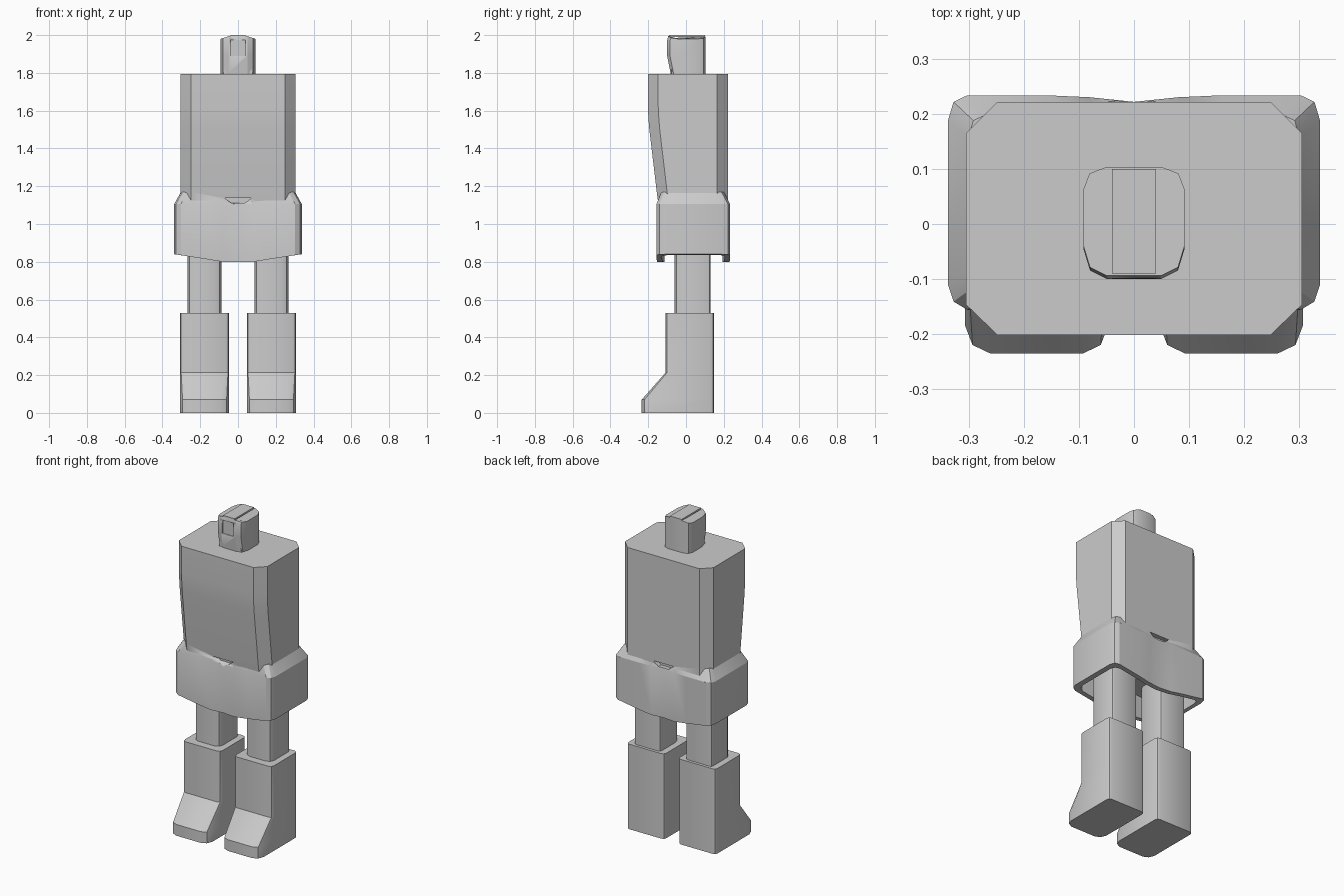
import bpy, bmesh, math

if "Cube" in bpy.data.objects:
    bpy.data.objects.remove(bpy.data.objects["Cube"], do_unlink=True)

grey = bpy.data.materials.new("plain grey")
grey.use_nodes = True
grey.diffuse_color = (0.6, 0.6, 0.6, 1)
grey.node_tree.nodes["Principled BSDF"].inputs["Base Color"].default_value = (0.6, 0.6, 0.6, 1)


def loft(name, rings, smooth=25):
    """Skin a stack of equal-length rings and cap both ends."""
    bm = bmesh.new()
    loops = [[bm.verts.new(p) for p in ring] for ring in rings]
    n = len(loops[0])
    for a, b in zip(loops, loops[1:]):
        for i in range(n):
            j = (i + 1) % n
            bm.faces.new((a[i], a[j], b[j], b[i]))
    bm.faces.new(loops[0][::-1])
    bm.faces.new(loops[-1])
    bmesh.ops.recalc_face_normals(bm, faces=bm.faces)
    mesh = bpy.data.meshes.new(name)
    bm.to_mesh(mesh)
    bm.free()
    mesh.materials.append(grey)
    ob = bpy.data.objects.new(name, mesh)
    bpy.context.collection.objects.link(ob)
    bpy.ops.object.select_all(action='DESELECT')
    ob.select_set(True)
    bpy.context.view_layer.objects.active = ob
    bpy.ops.object.shade_smooth_by_angle(angle=math.radians(smooth))
    return ob


def outline(hx, y0, y1, front, back, mid=0.5, cx=0.0):
    """Rectangle with two-facet corners; mid 0.5 gives a straight chamfer."""
    half = []
    for y, s, (a, b) in ((y0, 1, front), (y1, -1, back)):
        corner = [(hx - a, y), (hx - a * (1 - mid), y + s * b * (1 - mid)), (hx, y + s * b)]
        half += corner if s > 0 else corner[::-1]
    return [(cx + x, y) for x, y in half] + [(cx - x, y) for x, y in half[::-1]]


def at(points, z):
    return [(x, y, z) for x, y in points]


def cut(target, cutter):
    mod = target.modifiers.new("cut", 'BOOLEAN')
    mod.operation = 'DIFFERENCE'
    mod.solver = 'EXACT'
    mod.object = cutter
    cutter.hide_render = True
    cutter.hide_set(True)


# Torso with a chest that tapers back toward the waist
torso = loft("torso", [
    at(outline(0.305, y, 0.222, (0.057, 0.055), (0.057, 0.057)), z)
    for z, y in ((1.06, -0.14), (1.17, -0.155), (1.5, -0.194), (1.56, -0.199),
                 (1.62, -0.202), (1.795, -0.202))])

# Hollow skirt with a shallow centre dip and a lower hem in the middle
def skirt_ring(hx, y0, y1, dip):
    right = [(0, y0 + dip), (0.08, y0 + dip * 0.3), (0.16, y0), (hx - 0.035, y0),
             (hx - 0.01, y0 + 0.015), (hx, y0 + 0.045), (hx, y1 - 0.045),
             (hx - 0.01, y1 - 0.012), (hx - 0.035, y1), (0.16, y1),
             (0.08, y1 - dip * 0.3), (0, y1 - dip)]
    return right + [(-x, y) for x, y in right[-2:0:-1]]


def hem(points):
    return [(x, y, 0.84 - 0.04 * min(1, max(0, (0.335 - abs(x)) / 0.255))) for x, y in points]


outer = skirt_ring(0.338, -0.156, 0.234, 0.012)
inner = skirt_ring(0.308, -0.126, 0.204, 0.012)
skirt = loft("skirt", [
    at(skirt_ring(0.302, -0.13, 0.2, 0), 1.17), at(outer, 1.105),
    hem(outer), hem(inner), at(inner, 0.95)])

# Small waist notches, front and back
for label, y in (("front", -0.15), ("back", 0.225)):
    notch = loft(label + "_notch_cutter", [
        [(-0.07, yy, 1.137), (0.07, yy, 1.137), (0.035, yy, 1.11), (-0.035, yy, 1.11)]
        for yy in (y - 0.03, y + 0.03)])
    cut(torso, notch)
    cut(skirt, notch)

# Legs and boots
for side, s in (("left", 1), ("right", -1)):
    leg = outline(0.09, -0.06, 0.13, (0.035, 0.035), (0.015, 0.015), 0.7, s * 0.177)
    loft(side + "_leg", [at(leg, 0.5), at(leg, 0.96)], 40)
    loft(side + "_boot", [
        at(outline(0.13, y, 0.148, f, (0.02, 0.02), 0.7, s * 0.177), z)
        for z, y, f in ((0, -0.235, (0.045, 0.05)), (0.07, -0.235, (0.045, 0.05)),
                        (0.213, -0.108, (0.02, 0.025)), (0.53, -0.108, (0.02, 0.025)))], 30)

# Head with a crowned top and a face that recedes toward the chin
def head_ring(z, y0, crown=0.0):
    pts = outline(0.092, y0, 0.103, (0.043, 0.055), (0.04, 0.04), 0.72)
    return [(x, y, z - crown * max(0, abs(x) - 0.04)) for x, y in pts]


head = loft("head", [head_ring(1.78, -0.082), head_ring(1.8, -0.082), head_ring(1.89, -0.1),
                     head_ring(1.97, -0.1), head_ring(1.998, -0.094, 0.35)])

# Face recess and the flared jaw below it
face = loft("face_cutter", [
    [(-0.04, y, 1.89), (0.04, y, 1.89), (0.04, y, 1.975), (-0.04, y, 1.975)]
    for y in (-0.15, -0.092)])
cut(head, face)
for side, s in (("left", 1), ("right", -1)):
    loft(side + "_jaw", [
        [(s * 0.05, y, 1.885), (s * 0.078, y, 1.795), (s * 0.05, y, 1.795)]
        for y in (-0.076, -0.03)])

# Crown plate closing the highest point
loft("crown", [[(x, y, z) for x, y in ((-0.04, -0.09), (0.04, -0.09), (0.04, 0.1), (-0.04, 0.1))]
               for z in (1.99, 2.0)])
